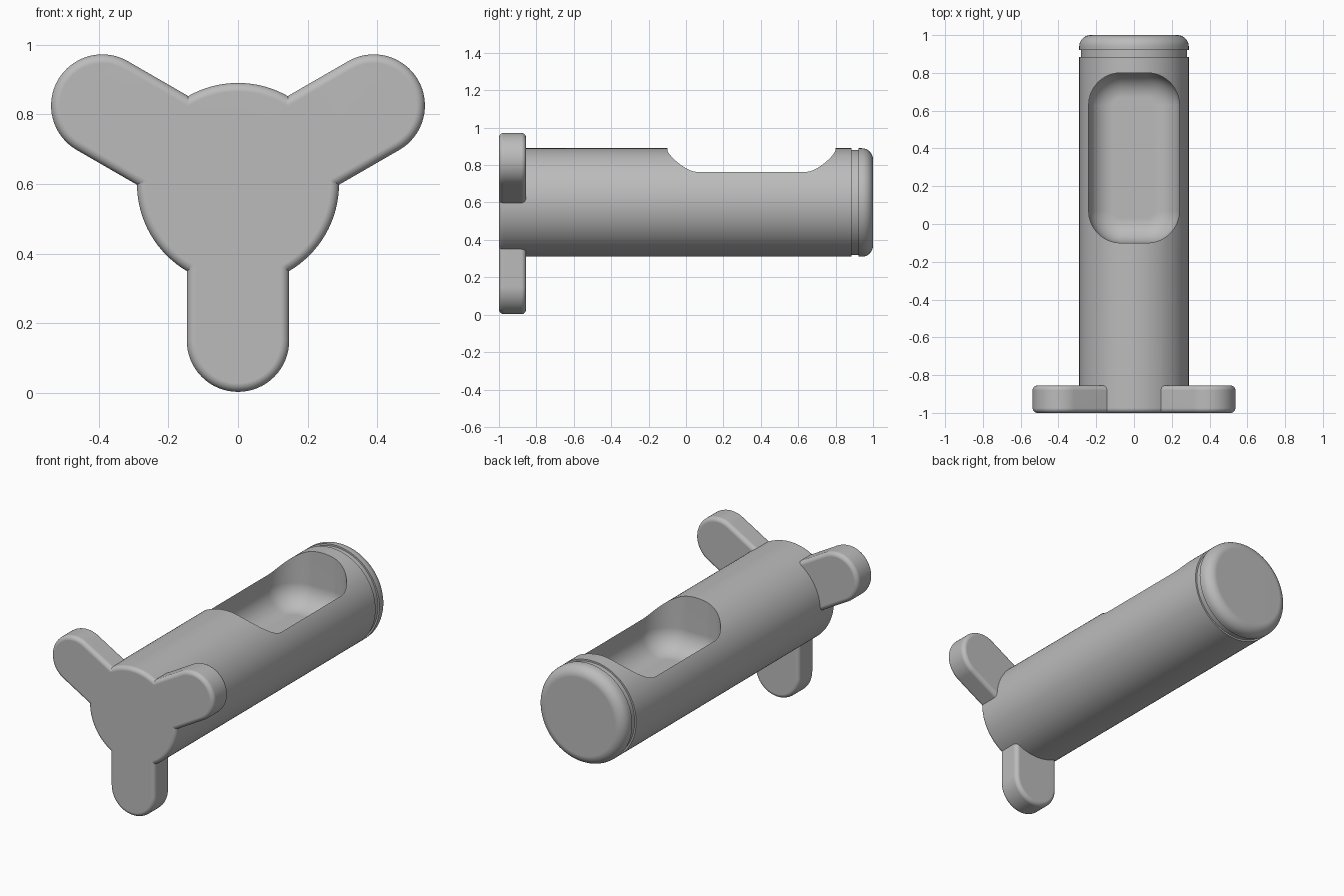
import bpy, bmesh
from math import sin, cos, pi, radians
from mathutils import Matrix

if "Cube" in bpy.data.objects:
    bpy.data.objects.remove(bpy.data.objects["Cube"])

grey = bpy.data.materials.new("plain_grey")
grey.use_nodes = True
GREY = (0.5, 0.5, 0.5, 1)
grey.diffuse_color = GREY
grey.node_tree.nodes["Principled BSDF"].inputs["Base Color"].default_value = GREY


def outline(half_u, half_v, radius, steps):
    """Rounded rectangle; becomes a slot or circle when the radius fills it."""
    pts = []
    for k, (su, sv) in enumerate([(1, 1), (-1, 1), (-1, -1), (1, -1)]):
        for i in range(steps + 1):
            a = (k + i / steps) * pi / 2
            pts.append((su * (half_u - radius) + radius * cos(a),
                        sv * (half_v - radius) + radius * sin(a)))
    return pts


def fillet(radius, end, inward, steps=8):
    """(inset, depth) pairs from the end face round to the side wall."""
    return [(radius * (1 - sin(t)), end + inward * radius * (1 - cos(t)))
            for t in (i * pi / 2 / steps for i in range(steps + 1))]


def loft(name, half_u, half_v, radius, levels, matrix, steps=16):
    """Stack inset copies of one outline and close both ends."""
    bm = bmesh.new()
    rings = [[bm.verts.new((u, v, depth)) for u, v in
              outline(half_u - inset, half_v - inset, radius - inset, steps)]
             for inset, depth in levels]
    for a, b in zip(rings, rings[1:]):
        for i in range(len(a)):
            j = (i + 1) % len(a)
            bm.faces.new((a[i], a[j], b[j], b[i]))
    bm.faces.new(rings[0])
    bm.faces.new(rings[-1])
    bmesh.ops.remove_doubles(bm, verts=bm.verts, dist=1e-5)
    bmesh.ops.recalc_face_normals(bm, faces=bm.faces)
    bm.transform(matrix)
    mesh = bpy.data.meshes.new(name)
    bm.to_mesh(mesh)
    bm.free()
    mesh.materials.append(grey)
    obj = bpy.data.objects.new(name, mesh)
    bpy.context.collection.objects.link(obj)
    return obj


def combine(target, other, operation):
    bpy.context.view_layer.objects.active = target
    mod = target.modifiers.new(operation.lower(), "BOOLEAN")
    mod.operation, mod.object, mod.solver = operation, other, "EXACT"
    bpy.ops.object.modifier_apply(modifier=mod.name)
    bpy.data.objects.remove(other)


RAISE = Matrix.Translation((0, 0, 0.6))
ALONG = Matrix.Rotation(pi / 2, 4, "X")     # depth axis points to the front
R = 0.29

# Round barrel with a groove behind the rounded end cap
levels = fillet(0.025, 1, -1)
levels += [(0, -0.885), (0.01, -0.885), (0.01, -0.922), (0, -0.922)]
levels += fillet(0.06, -1, 1)[::-1]
barrel = loft("barrel_with_arms", R, R, R, levels, RAISE @ ALONG, 24)

# Three rounded arms around the front end
W, REACH = 0.147, 0.45
for angle in (60, 180, 300):
    place = (RAISE @ Matrix.Rotation(radians(angle), 4, "Y") @ ALONG
             @ Matrix.Translation((0, REACH / 2, 0)))
    arm = loft("arm", W, REACH / 2 + W, W,
               fillet(0.025, 1, -1) + fillet(0.025, 0.855, 1)[::-1], place)
    combine(barrel, arm, "UNION")

# Rounded pocket cut down into the top
pocket = loft("pocket_cutter", 0.24, 0.45, 0.17,
              fillet(0.13, 0.55, 1) + [(0, 1.1)],
              Matrix.Translation((0, 0.35, 0)))
combine(barrel, pocket, "DIFFERENCE")

# Smooth shading with crisp creases
bpy.ops.object.select_all(action="DESELECT")
barrel.select_set(True)
bpy.context.view_layer.objects.active = barrel
bpy.ops.object.shade_smooth_by_angle(angle=radians(30))
weighted = barrel.modifiers.new("even_normals", "WEIGHTED_NORMAL")
weighted.keep_sharp = True
